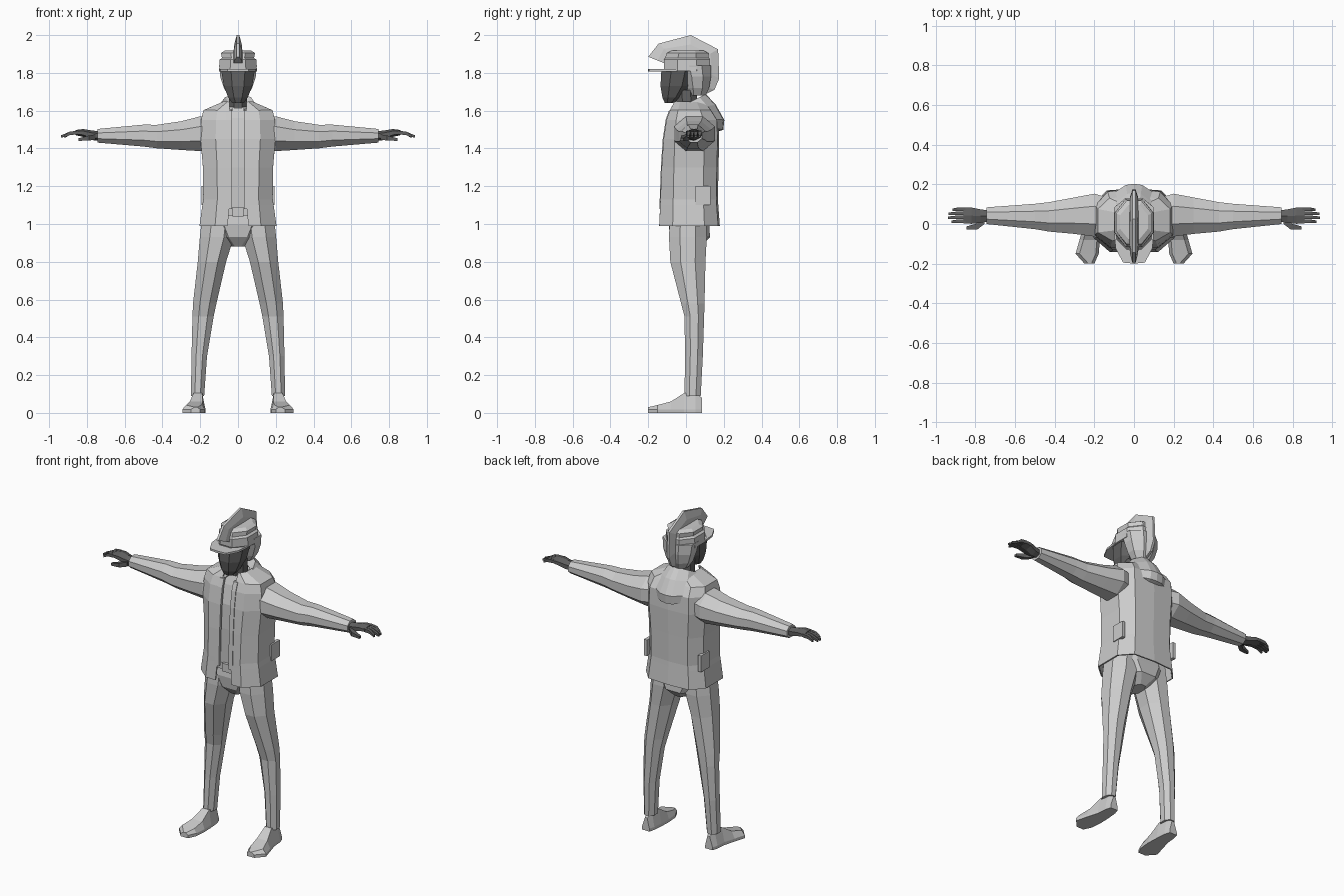
import bpy, bmesh
from math import sin, cos, pi


def loft(name, rings, closed=True, caps=True, mirror=False, thick=0, color=None):
    """Skin a list of equal-length point rings into a flat shaded mesh."""
    bm = bmesh.new()
    vs = [[bm.verts.new(p) for p in r] for r in rings]
    n = len(rings[0])
    for a, b in zip(vs, vs[1:]):
        for i in range(n if closed else n - 1):
            j = (i + 1) % n
            bm.faces.new((a[i], a[j], b[j], b[i]))
    if caps:
        bm.faces.new(vs[0][::-1])
        bm.faces.new(vs[-1])
    bmesh.ops.recalc_face_normals(bm, faces=bm.faces)
    me = bpy.data.meshes.new(name)
    bm.to_mesh(me)
    bm.free()
    ob = bpy.data.objects.new(name, me)
    bpy.context.collection.objects.link(ob)
    if color:
        me.materials.append(color)
    if mirror:
        ob.modifiers.new("Mirror", "MIRROR")
    if thick:
        s = ob.modifiers.new("Solidify", "SOLIDIFY")
        s.thickness, s.offset = thick, 0
    return ob


def tube(name, stations, axis="Z", n=8, **kw):
    """Loft flat-sided ovals: (position, centre a, centre b, radius a, radius b)."""
    rings = []
    for u, ca, cb, ra, rb in stations:
        ring = []
        for i in range(n):
            t = 2 * pi * (i + 0.5) / n
            a = ca + ra * cos(t) / cos(pi / n)
            b = cb + rb * sin(t) / cos(pi / n)
            ring.append((a, b, u) if axis == "Z" else (u, a, b))
        rings.append(ring)
    return loft(name, rings, **kw)


dark = bpy.data.materials.new("dark")
dark.diffuse_color = (0.12, 0.12, 0.12, 1)

# Shoes: flat soled sections (y, inner x, outer x, height)
shoe = []
for y, a, b, h in [(.085, .19, .24, .08), (.05, .18, .25, .10), (-.01, .175, .255, .105),
                   (-.08, .172, .275, .06), (-.15, .178, .295, .042), (-.2, .2, .25, .03)]:
    shoe.append([(a, y, 0), (b, y, 0), (b, y, .018), (b - .02, y, h), (a + .015, y, h), (a, y, .018)])
loft("shoe", shoe, mirror=True)

# Trousers
tube("trouser_leg", [(.09, .214, .035, .035, .043), (.3, .205, .042, .041, .047),
                     (.51, .185, .044, .056, .052), (.58, .176, .036, .062, .062),
                     (.8, .138, .01, .075, .093), (.93, .112, .01, .09, .1),
                     (1.04, .1, .01, .09, .095)], mirror=True)
tube("trouser_seat", [(.88, 0, .02, .04, .06), (.93, 0, .022, .12, .105),
                      (1.0, 0, .015, .185, .108), (1.06, 0, .015, .165, .1)])
tube("belt", [(1.045, 0, .012, .168, .108), (1.085, 0, .012, .168, .108)])
tube("buckle", [(1.04, 0, -.1, .03, .012), (1.09, 0, -.1, .03, .012)], n=4)

# Shirt and neck
tube("shirt", [(1.08, 0, .02, .155, .115), (1.3, 0, .02, .155, .122),
               (1.45, 0, .025, .165, .122), (1.56, 0, .03, .15, .1), (1.62, 0, .02, .06, .065)])
tube("neck", [(1.55, 0, .01, .05, .055), (1.71, 0, 0, .047, .055)], color=dark)

# Open jacket: half sections (z, opening x, front y, side x, back y)
jacket = []
for z, o, f, s, b in [(.99, .055, -.138, .2, .175), (1.1, .045, -.133, .185, .167),
                      (1.13, .045, -.132, .18, .165), (1.3, .045, -.125, .182, .168),
                      (1.45, .045, -.115, .195, .172), (1.55, .045, -.1, .192, .168),
                      (1.6, .045, -.082, .18, .135), (1.645, .045, -.058, .075, .1)]:
    jacket.append([(o, f, z), (max(.6 * s, o + .01), f, z), (s, f * .5, z),
                   (s, b * .55, z), (s * .68, b * .95, z), (0, b, z)])
loft("jacket", jacket, closed=False, caps=False, mirror=True, thick=.008)

# Zip edges along the opening
zip_edge = []
for z, y in [(1.08, -.135), (1.3, -.127), (1.45, -.117), (1.55, -.102), (1.6, -.085)]:
    zip_edge.append([(.032, y - .006, z), (.06, y - .006, z), (.06, y + .01, z), (.032, y + .01, z)])
loft("zip_edge", zip_edge, mirror=True)

# Side pockets
tube("pocket", [(1.1, .184, .09, .01, .04), (1.2, .184, .09, .01, .04)], n=4, mirror=True)

# Hood folded down behind the collar: (half width, front y, back y, front z, back z)
hood = []
for rx, yf, yb, zf, zb in [(.06, -.045, .07, 1.6, 1.64), (.085, -.065, .105, 1.6, 1.685),
                           (.11, -.07, .155, 1.59, 1.63), (.135, -.055, .2, 1.575, 1.55),
                           (.13, -.04, .195, 1.56, 1.5), (.11, -.03, .16, 1.56, 1.49)]:
    ring = []
    for i in range(10):
        c = 0.4 + (2 * pi - 0.8) * i / 9
        k = (1 - cos(c)) / 2
        ring.append((rx * sin(c), yf + (yb - yf) * k, zf + (zb - zf) * k))
    ring.insert(5, (0, yb, zb))
    hood.append(ring)
loft("hood", hood, closed=False, caps=False, thick=.006)

# Sleeves
tube("sleeve", [(.14, .045, 1.48, .09, .09), (.2, .045, 1.478, .108, .092),
                (.3, .042, 1.468, .092, .076), (.43, .036, 1.463, .074, .062),
                (.5, .038, 1.468, .064, .058), (.745, .042, 1.467, .042, .036)],
     axis="X", mirror=True)

# Hands
tube("palm", [(.73, .04, 1.465, .028, .022), (.775, .04, 1.47, .034, .022),
              (.82, .042, 1.482, .041, .018), (.86, .043, 1.484, .04, .012)],
     axis="X", n=6, mirror=True, color=dark)
for i, tip in enumerate((.92, .938, .935, .915)):
    y = .014 + .02 * i
    tube("finger", [(.85, y, 1.484, .009, .01), (.89, y, 1.48, .009, .009),
                    (tip, y - .002, 1.463, .006, .006)],
         axis="X", n=4, mirror=True, color=dark)
tube("thumb", [(.755, .015, 1.46, .015, .014), (.79, -.012, 1.455, .015, .013),
               (.845, -.02, 1.447, .008, .007)], axis="X", n=4, mirror=True, color=dark)

# Face and hair
tube("face", [(1.64, 0, -.09, .03, .022), (1.67, 0, -.075, .052, .05),
              (1.73, 0, -.055, .075, .08), (1.82, 0, -.04, .09, .09)], color=dark)
tube("hair", [(1.68, 0, .06, .05, .045), (1.72, 0, .062, .075, .06),
              (1.78, 0, .06, .094, .072), (1.84, 0, .05, .1, .082)])

# Cap with brim
tube("cap", [(1.81, 0, .005, .1, .12), (1.87, 0, .005, .097, .122),
             (1.88, 0, .005, .085, .115), (1.905, 0, .008, .09, .11), (1.918, 0, .01, .07, .085)])
brim = [(-.1, -.05), (-.092, -.125), (-.055, -.195), (0, -.2),
        (.055, -.195), (.092, -.125), (.1, -.05)]
loft("cap_brim", [[(x, y, z) for x, y in brim] for z in (1.808, 1.82)])

# Crest: wedge swept from brow to nape (inner y, inner z, outer y, outer z)
crest = []
for iy, iz, oy, oz in [(-.1, 1.845, -.2, 1.885), (-.09, 1.9, -.145, 1.955), (.02, 1.9, .025, 2.0),
                       (.09, 1.88, .17, 1.925), (.1, 1.81, .176, 1.77),
                       (.08, 1.74, .15, 1.71), (.06, 1.72, .1, 1.685)]:
    my, mz = (iy + oy) / 2, (iz + oz) / 2
    crest.append([(-.025, iy, iz), (-.02, my, mz), (-.007, oy, oz),
                  (.007, oy, oz), (.02, my, mz), (.025, iy, iz)])
loft("crest", crest)
